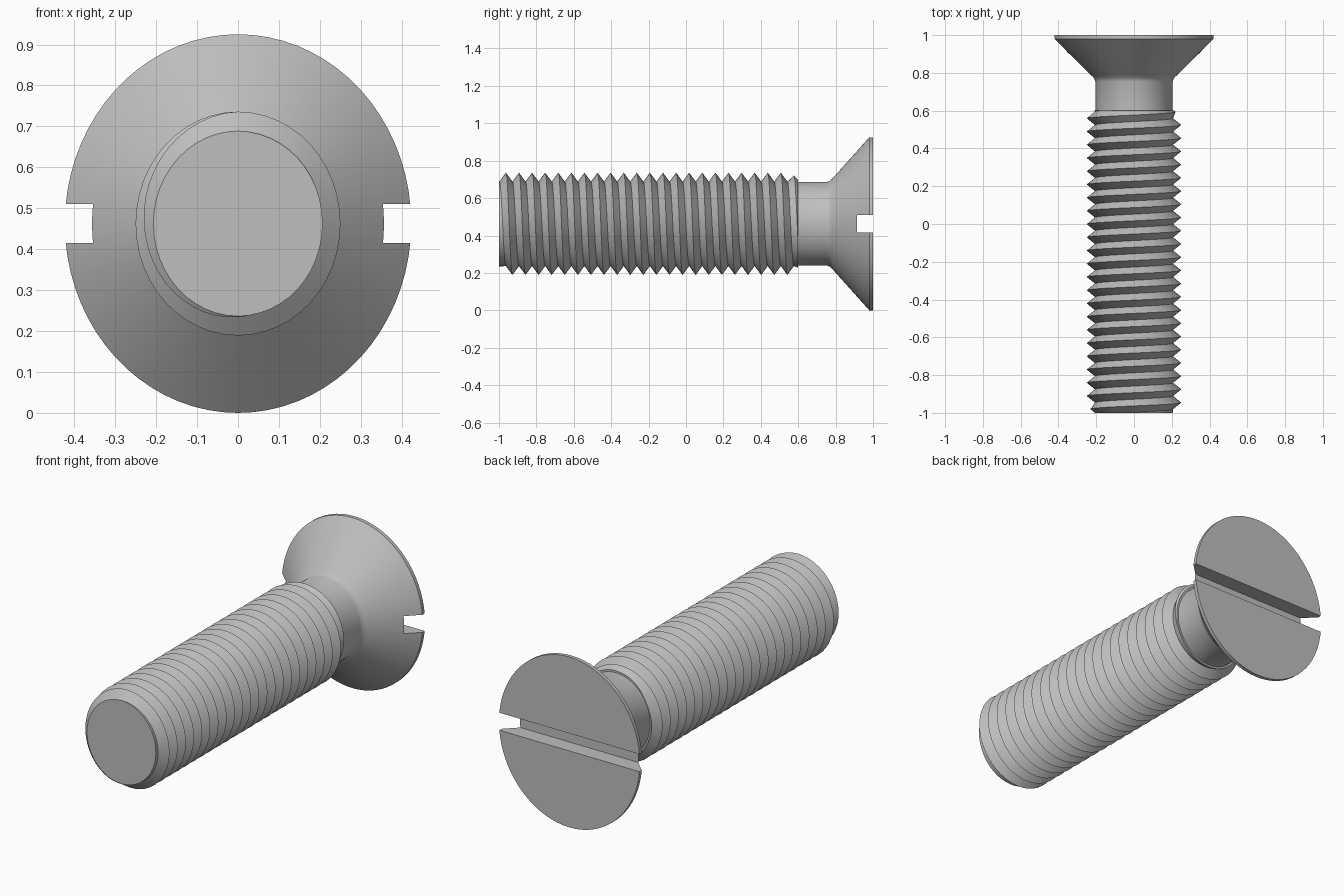
import bpy, bmesh, math

if "Cube" in bpy.data.objects:
    bpy.data.objects.remove(bpy.data.objects["Cube"])

CZ, SX = 0.4625, 0.915          # axis height, sideways squash of the round sections
ROOT, CREST, PITCH = 0.226, 0.2735, 0.07
Y0, Y1, PEAK = -1.0, 0.6, -0.963  # thread start, thread end, first crest on top

steel = bpy.data.materials.new("steel grey")
steel.diffuse_color = (0.52, 0.52, 0.52, 1)
steel.use_nodes = True
steel.node_tree.nodes["Principled BSDF"].inputs["Base Color"].default_value = steel.diffuse_color


def point(phi, r, y):
    """Point on the oval section around the screw axis."""
    return (SX * r * math.sin(phi), y, CZ + r * math.cos(phi))


def finish(bm, name):
    bmesh.ops.recalc_face_normals(bm, faces=bm.faces[:])
    me = bpy.data.meshes.new(name)
    bm.to_mesh(me)
    bm.free()
    me.materials.append(steel)
    ob = bpy.data.objects.new(name, me)
    bpy.context.collection.objects.link(ob)
    return ob


def smooth(ob):
    bpy.ops.object.select_all(action='DESELECT')
    ob.select_set(True)
    bpy.context.view_layer.objects.active = ob
    bpy.ops.object.shade_smooth_by_angle(angle=math.radians(30))


def thread_radius(y, phi):
    """V-shaped tooth, tapered off at both ends of the thread."""
    t = ((y - PEAK) / PITCH - phi / math.tau) % 1.0
    tooth = ROOT + (CREST - ROOT) * abs(2 * t - 1)
    return min(tooth, ROOT + (y - Y0) * 1.3, 0.235 + (Y1 - y))


# Threaded shaft: alternating crest and valley rows wound into a helix
N, ROWS = 48, 56
bm = bmesh.new()
cols = []
for i in range(N):
    phi = math.tau * i / N
    col = []
    for j in range(ROWS):
        y = PEAK + PITCH * ((j - 6) / 2 + i / N)
        y = min(max(y, Y0), Y1)
        col.append(bm.verts.new(point(phi, thread_radius(y, phi), y)))
    cols.append(col)
for i in range(N):
    shift = 2 if i == N - 1 else 0     # one turn advances one pitch
    a, b = cols[i], cols[(i + 1) % N]
    for j in range(ROWS - 1 - shift):
        bm.faces.new((a[j], a[j + 1], b[j + 1 + shift], b[j + shift]))
bmesh.ops.remove_doubles(bm, verts=bm.verts[:], dist=1e-5)
bmesh.ops.dissolve_degenerate(bm, dist=1e-5, edges=bm.edges[:])
bmesh.ops.holes_fill(bm, edges=[e for e in bm.edges if e.is_boundary], sides=0)
smooth(finish(bm, "threaded_shaft"))

# Neck and countersunk head as one turned profile (y, radius)
profile = [(0.58, 0.224), (0.755, 0.224), (0.768, 0.229), (0.78, 0.239),
           (0.795, 0.256), (0.98, 0.4625), (1.0, 0.4625)]
M = 72
bm = bmesh.new()
rings = [[bm.verts.new(point(math.tau * i / M, r, y)) for i in range(M)]
         for y, r in profile]
for a, b in zip(rings, rings[1:]):
    for i in range(M):
        k = (i + 1) % M
        bm.faces.new((a[i], a[k], b[k], b[i]))
bm.faces.new(rings[0])
bm.faces.new(rings[-1])
head = finish(bm, "countersunk_head")

# Screwdriver slot across the head
bm = bmesh.new()
bmesh.ops.create_cube(bm, size=1)
for v in bm.verts:
    v.co = (v.co.x * 1.2, 1.0 + v.co.y * 0.17, CZ + v.co.z * 0.095)
cutter = finish(bm, "slot_cutter")
cutter.hide_render = True
cutter.hide_viewport = True
cut = head.modifiers.new("slot", 'BOOLEAN')
cut.operation = 'DIFFERENCE'
cut.solver = 'EXACT'
cut.object = cutter
bpy.context.view_layer.update()
cut_mesh = bpy.data.meshes.new_from_object(
    head.evaluated_get(bpy.context.evaluated_depsgraph_get()))
head.modifiers.clear()
head.data = cut_mesh
bpy.data.objects.remove(cutter)
smooth(head)
